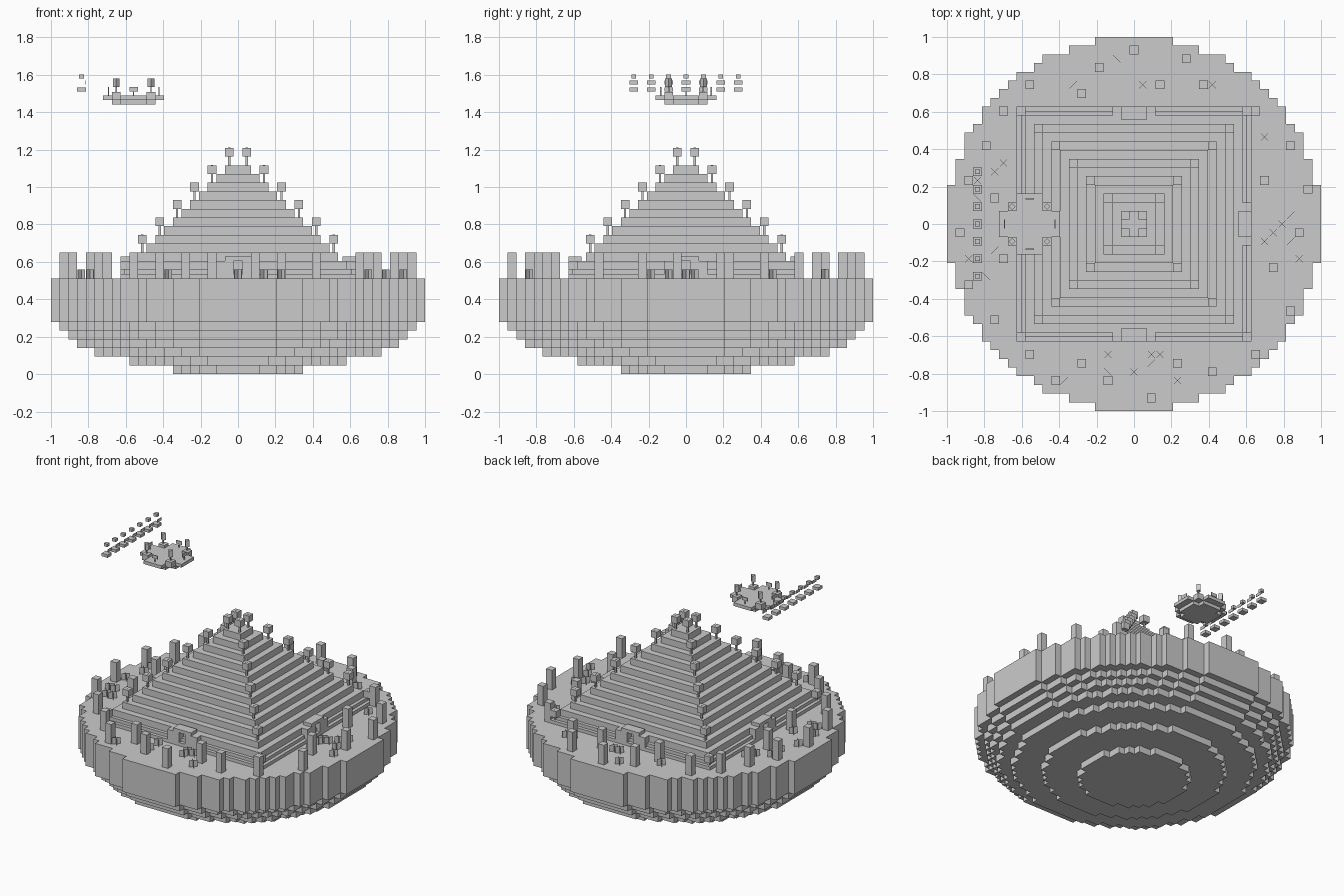
import bpy, bmesh, math, random
from mathutils import Matrix, Vector

if "Cube" in bpy.data.objects:
    bpy.data.objects.remove(bpy.data.objects["Cube"])

U = 2 / 43          # size of one block
GROUND = 11         # ground level in blocks
random.seed(4)

stone = bpy.data.materials.new("plain_grey")
stone.use_nodes = True
GREY = (0.6, 0.6, 0.6, 1)
stone.diffuse_color = GREY
stone.node_tree.nodes["Principled BSDF"].inputs["Base Color"].default_value = GREY


def finish(name, bm):
    """Scale a mesh from blocks to units and link it."""
    bmesh.ops.scale(bm, vec=(U, U, U), verts=bm.verts)
    mesh = bpy.data.meshes.new(name)
    bm.to_mesh(mesh)
    bm.free()
    mesh.materials.append(stone)
    bpy.context.collection.objects.link(bpy.data.objects.new(name, mesh))


def box(bm, x, y, z, w, d, h, turn=0):
    """Box centred on x, y with its underside at z."""
    m = (Matrix.Translation((x, y, z + h / 2)) @ Matrix.Rotation(turn, 4, 'Z')
         @ Matrix.Diagonal((w, d, h, 1)))
    bmesh.ops.create_cube(bm, size=1, matrix=m)


def disc(bm, radius, z, height, cx=0):
    """Round slab with a stepped, blocky rim."""
    n = int(radius)
    side = []
    for y in range(-n, n + 1):
        w = math.floor(math.sqrt(radius ** 2 - y * y)) + 0.5
        for p in ((w, y - 0.5), (w, y + 0.5)):
            if p not in side:
                side.append(p)
    outline = side + [(-x, y) for x, y in reversed(side)]
    face = bm.faces.new([bm.verts.new((cx + x, y, z)) for x, y in outline])
    grown = bmesh.ops.extrude_face_region(bm, geom=[face], use_keep_orig=True)
    top = [v for v in grown["geom"] if isinstance(v, bmesh.types.BMVert)]
    bmesh.ops.translate(bm, vec=(0, 0, height), verts=top)
    bmesh.ops.recalc_face_normals(bm, faces=bm.faces)


# Island: a bowl of widening discs
bm = bmesh.new()
for level, radius in enumerate((7.5, 12.5, 16.5, 18.5, 19.5, 20.5)):
    disc(bm, radius, level, 1)
disc(bm, 21.5, 6, GROUND - 6)
finish("island", bm)

# Stepped pyramid with a half-height skirt
bm = bmesh.new()
box(bm, 0, 0, GROUND, 27, 27, 0.5)
box(bm, 0, 0, GROUND + 0.5, 26, 26, 0.5)
for step in range(1, 13):
    width = 27 - 2 * step
    box(bm, 0, 0, GROUND + step, width, width, 1)
finish("pyramid", bm)

# Lanterns on posts up the four corner ridges
bm = bmesh.new()
for m in range(1, 14, 2):
    base = GROUND + (14 - m if m < 13 else 0)
    for sx in (-1, 1):
        for sy in (-1, 1):
            box(bm, sx * m, sy * m, base, 0.25, 0.25, 2.02)
            box(bm, sx * m, sy * m, base + 1, 1, 1, 1)
finish("ridge_lanterns", bm)

# Doorways in the middle of each side
bm = bmesh.new()
for quarter in range(4):
    part = bmesh.new()
    for sx in (-1, 1):
        box(part, sx * 1.5, -13, GROUND, 2, 1, 2)
    box(part, 0, -12.75, GROUND + 2, 3, 1.5, 0.5)
    part.transform(Matrix.Rotation(quarter * math.pi / 2, 4, 'Z'))
    temp = bpy.data.meshes.new("doorway_part")
    part.to_mesh(temp)
    part.free()
    bm.from_mesh(temp)
    bpy.data.meshes.remove(temp)
finish("doorways", bm)

# Pillars of three blocks scattered around the rim
pillars = [(0, 20), (6, 19), (-4, 18), (-12, 16), (-6, 15), (3, 16), (8, 16),
           (-15, 13), (14, 13), (-17, 9), (18, 9), (-19, 5), (15, 5), (20, 4),
           (-20, -1), (19, -1), (-16, 3), (-15, -4), (16, -5), (-19, -7),
           (18, -10), (-16, -11), (-12, -15), (14, -15), (-6, -16), (5, -16),
           (-9, -18), (9, -17), (-3, -18), (2, -20)]
bm = bmesh.new()
for x, y in pillars:
    for level in range(3):
        box(bm, x, y, GROUND + level, 1, 1, 1)
finish("pillars", bm)

# Small plants made of two crossed upright sheets
bm = bmesh.new()
taken = set(pillars)
while len(taken) < len(pillars) + 32:
    x, y = random.randint(-20, 20), random.randint(-20, 20)
    if max(abs(x), abs(y)) > 14 and math.hypot(x, y) < 20 and (x, y) not in taken:
        taken.add((x, y))
        for turn in (math.pi / 4, -math.pi / 4):
            box(bm, x, y, GROUND, 1.2, 0.02, 1, turn)
finish("plants", bm)

# Floating platform
CX, DECK = -12, 32
bm = bmesh.new()
disc(bm, 2.5, DECK - 1, 0.5, CX)
disc(bm, 3.5, DECK - 0.5, 0.5, CX)
finish("floating_platform", bm)

# Platform furniture: corner blocks with turned lamps, and sign boards
bm = bmesh.new()
for sx in (-1, 1):
    for sy in (-1, 1):
        x, y = CX + 2 * sx, 2 * sy
        box(bm, x, y, DECK, 1, 1, 0.4)
        box(bm, x, y, DECK + 0.4, 0.15, 0.15, 0.7)
        box(bm, x, y, DECK + 1, 0.55, 0.55, 1, math.pi / 4)
finish("platform_lamps", bm)

bm = bmesh.new()
for quarter in range(4):
    turn = quarter * math.pi / 2
    x, y = CX + 2.9 * math.cos(turn), 2.9 * math.sin(turn)
    box(bm, x, y, DECK, 0.12, 0.12, 0.6)
    box(bm, x, y, DECK + 0.5, 0.12, 1, 0.5, turn)
finish("platform_signs", bm)

# Row of floating markers: slab, upright plate and small cap
bm = bmesh.new()
for y in range(-6, 7, 2):
    box(bm, -18, y, DECK + 0.5, 1, 1, 0.45)
    box(bm, -17.5, y, DECK + 1.3, 0.06, 1, 0.45)
    box(bm, -18, y, DECK + 2, 0.55, 0.55, 0.45)
finish("floating_markers", bm)
